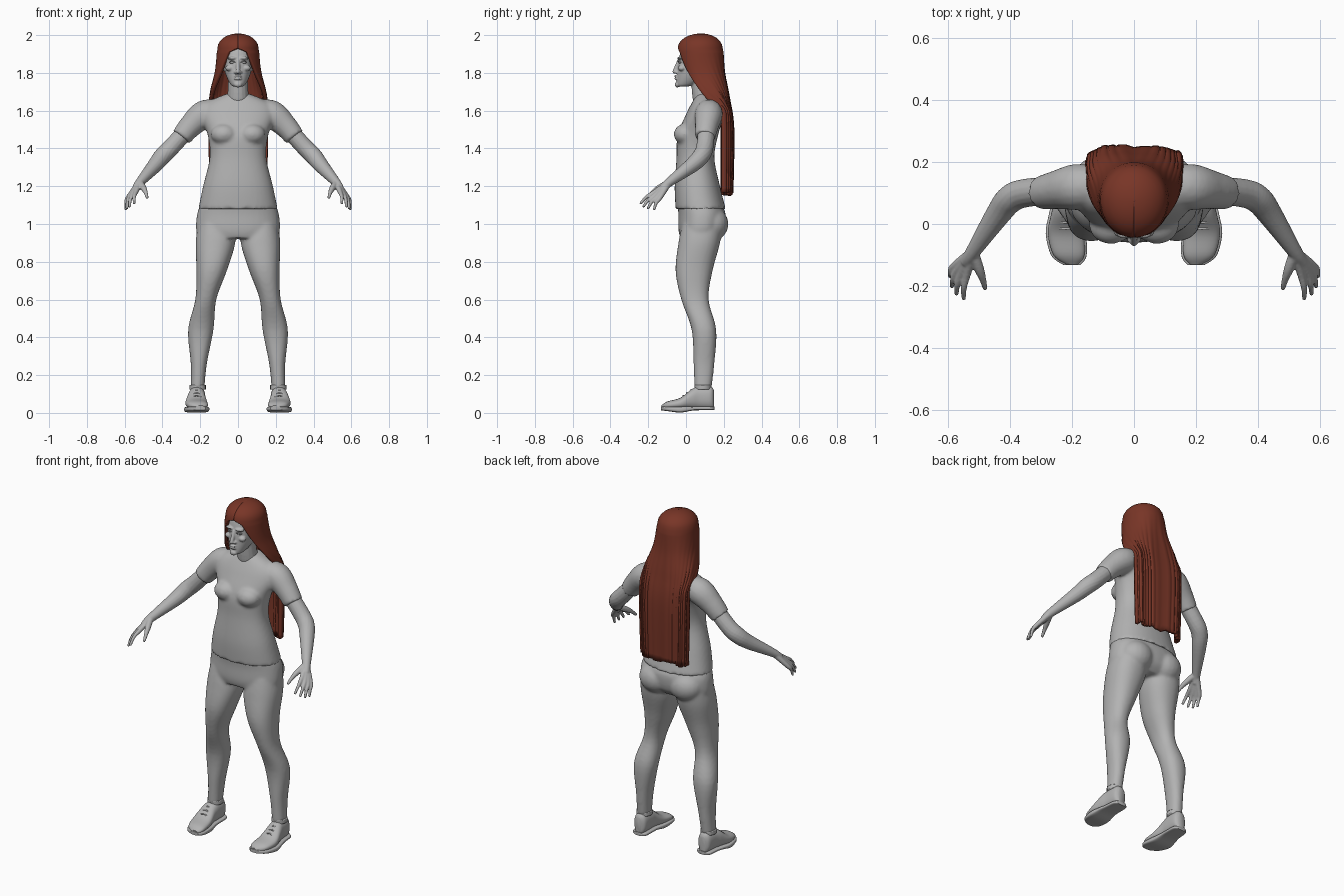
import bpy, bmesh, math, random
from mathutils import Vector, Matrix

random.seed(4)
if "Cube" in bpy.data.objects:
    bpy.data.objects.remove(bpy.data.objects["Cube"])


def material(name, rgb):
    mat = bpy.data.materials.new(name)
    mat.use_nodes = True
    mat.diffuse_color = (*rgb, 1)
    mat.node_tree.nodes["Principled BSDF"].inputs["Base Color"].default_value = (*rgb, 1)
    return mat


GREY = material("plain grey", (.45, .45, .45))
AUBURN = material("auburn hair", (.19, .036, .02))


def refine(rows, steps=5):
    """Spline through the rows so that a few stations give a smooth form."""
    result = []
    last = len(rows) - 1
    for i in range(last):
        before, start, end, after = (rows[max(0, min(last, k))] for k in range(i - 1, i + 3))
        for step in range(steps):
            t = step / steps
            result.append([q + t / 2 * (r - p + t * (2*p - 5*q + 4*r - s + t * (3*(q - r) + s - p)))
                           for p, q, r, s in zip(before, start, end, after)])
    return result + [list(rows[last])]


def signed_power(value, power):
    return math.copysign(abs(value) ** power, value)


def circle(count):
    return [(math.cos(math.tau * k / count), math.sin(math.tau * k / count)) for k in range(count)]


def skin(bm, rings):
    loops = [[bm.verts.new(point) for point in ring] for ring in rings]
    for lower, upper in zip(loops, loops[1:]):
        for k in range(len(lower)):
            bm.faces.new((lower[k - 1], lower[k], upper[k], upper[k - 1]))
    bm.faces.new(loops[0])
    bm.faces.new(loops[-1])


def stack(bm, rows, power=.9, upright=True):
    """Loft of rounded sections: station, low and high x, low and high of the other axis."""
    rings = []
    for station, left, right, low, high in refine(rows):
        ring = []
        for cos, sin in circle(40):
            x = (left + right) / 2 + (right - left) / 2 * signed_power(cos, power)
            other = (low + high) / 2 + (high - low) / 2 * signed_power(sin, power)
            ring.append((x, other, station) if upright else (x, station, other))
        rings.append(ring)
    skin(bm, rings)


def centred(rows):
    return [(z, -half, half, front, back) for z, half, front, back in rows]


def ball(bm, centre, size):
    bmesh.ops.create_uvsphere(bm, u_segments=20, v_segments=12, radius=1,
                              matrix=Matrix.Translation(centre) @ Matrix.Diagonal((*size, 1)))


def tube(bm, points, round_end=True):
    """Limb along points given as x, y, z, radius."""
    points = refine(points)
    centres = [Vector(point[:3]) for point in points]
    rings = []
    for i, (*_, radius) in enumerate(points):
        ahead = centres[min(i + 1, len(centres) - 1)] - centres[max(i - 1, 0)]
        turn = ahead.to_track_quat('Z', 'Y')
        rings.append([centres[i] + turn @ Vector((radius * cos, radius * sin, 0))
                      for cos, sin in circle(16)])
    skin(bm, rings)
    if round_end:
        ball(bm, centres[-1], [radius] * 3)


def mirror(bm):
    """Copy everything built so far to the other side."""
    copy = bmesh.ops.duplicate(bm, geom=bm.verts[:] + bm.edges[:] + bm.faces[:])["geom"]
    for item in copy:
        if isinstance(item, bmesh.types.BMVert):
            item.co.x = -item.co.x


def finish(bm, name, mat, voxel=None, smoothing=4):
    bmesh.ops.recalc_face_normals(bm, faces=bm.faces)
    mesh = bpy.data.meshes.new(name)
    bm.to_mesh(mesh)
    bm.free()
    mesh.materials.append(mat)
    mesh.shade_smooth()
    ob = bpy.data.objects.new(name, mesh)
    bpy.context.collection.objects.link(ob)
    if voxel:
        fuse = ob.modifiers.new("fuse", 'REMESH')
        fuse.mode, fuse.voxel_size, fuse.use_smooth_shade = 'VOXEL', voxel, True
        soften = ob.modifiers.new("soften", 'SMOOTH')
        soften.iterations = smoothing
    return ob


# Shirt: sleeves and bust, then the torso
bm = bmesh.new()
tube(bm, [(.1, .12, 1.6, .06), (.18, .12, 1.58, .075), (.25, .11, 1.52, .063),
          (.3, .1, 1.46, .055)], round_end=False)
ball(bm, (.075, -.005, 1.475), (.07, .06, .055))
mirror(bm)
stack(bm, centred([(1.08, .21, -.055, .21), (1.2, .185, -.06, .18), (1.35, .15, -.05, .15),
                   (1.47, .16, -.045, .17), (1.58, .2, 0, .2), (1.64, .17, .03, .19),
                   (1.69, .06, .06, .16)]))
finish(bm, "shirt", GREY, voxel=.009, smoothing=6)

# Trousers: legs and seat, then the hips
bm = bmesh.new()
stack(bm, [(1, .03, .21, -.02, .19), (.9, .015, .224, -.04, .18), (.75, .06, .22, -.055, .14),
           (.6, .115, .226, -.025, .12), (.44, .13, .264, .03, .16), (.26, .165, .25, .04, .15),
           (.13, .178, .25, .045, .135)])
ball(bm, (.1, .135, 1), (.1, .09, .09))
mirror(bm)
stack(bm, centred([(.925, .2, -.03, .16), (.97, .222, -.04, .2), (1.05, .217, -.04, .21),
                   (1.1, .2, -.045, .19)]))
finish(bm, "trousers", GREY, voxel=.009, smoothing=6)

# Arms and hands: each finger runs from the wrist over its knuckle to its tip
bm = bmesh.new()
wrist = Vector((.52, -.09, 1.22))
tube(bm, [(.24, .11, 1.53, .045), (.35, .1, 1.41, .046), (.4, .08, 1.36, .046),
          (.44, .03, 1.31, .04), (*wrist, .024), (.54, -.12, 1.19, .02)])
for k in range(4):
    spread = k / 3
    arch = Vector((.01, -.01, -.007)) * math.sin(math.pi * spread)
    knuckle = Vector((.54, -.165, 1.17)).lerp(Vector((.583, -.138, 1.138)), spread) + arch / 2
    tip = Vector((.55, -.24, 1.11)).lerp(Vector((.594, -.168, 1.08)), spread) + arch
    bend = knuckle.lerp(tip, .5) + Vector((.004, -.004, .005))
    base = wrist.lerp(knuckle, .15)
    tube(bm, [(*base, .017), (*knuckle, .0125), (*bend, .0095), (*tip, .0075)])
tube(bm, [(*wrist, .018), (.5, -.145, 1.19, .016), (.488, -.18, 1.165, .011),
          (.481, -.207, 1.14, .008)])
mirror(bm)
finish(bm, "arms_and_hands", GREY, voxel=.0045, smoothing=3)

# Head: nostrils, brows, cheeks and ears, then skull, neck, nose, chin and lips
bm = bmesh.new()
ball(bm, (.013, -.05, 1.803), (.009, .011, .008))
ball(bm, (.03, -.03, 1.878), (.028, .017, .008))
ball(bm, (.045, -.022, 1.825), (.022, .02, .016))
ball(bm, (.074, .07, 1.84), (.012, .018, .03))
mirror(bm)
stack(bm, centred([(1.727, .02, -.04, 0), (1.74, .04, -.05, .05), (1.8, .068, -.047, .15),
                   (1.88, .078, -.037, .17), (1.94, .07, -.014, .16), (1.98, .02, .05, .1)]))
tube(bm, [(0, .12, 1.62, .075), (0, .09, 1.68, .057), (0, .075, 1.8, .05)])
tube(bm, [(0, -.036, 1.868, .009), (0, -.06, 1.807, .012)])
ball(bm, (0, -.046, 1.738), (.022, .014, .015))
for height in (1.782, 1.769):
    ball(bm, (0, -.051, height), (.022, .011, .006))
finish(bm, "head", GREY, voxel=.004, smoothing=3)

# Eyes with upper lids
bm = bmesh.new()
ball(bm, (.03, -.028, 1.856), (.016, .013, .0075))
tube(bm, [(.014, -.038, 1.856, .002), (.03, -.043, 1.864, .0025), (.045, -.032, 1.857, .002)])
mirror(bm)
finish(bm, "eyes", GREY)

# Hair: a rounded crown, then a curtain that opens at the face and flattens down the back
CROWN, COLUMNS = 1.93, 72
rows = []
for step in range(7):
    shrink = math.cos((1 - step / 6) * 1.5)
    rise = math.sin((1 - step / 6) * 1.5)
    rows.append((CROWN + .07 * rise, .1 * shrink, .08 + .105 * shrink, .115 * shrink))
rows += refine([(1.91, .103, .19, .117), (1.8, .115, .198, .11), (1.67, .145, .222, .1),
                (1.5, .15, .245, .08), (1.16, .142, .24, .08)], steps=7)
locks = [random.uniform(-1, 1) for _ in range(COLUMNS // 4 + 1)]
bm = bmesh.new()
grid = []
for z, half, back, reach in rows:
    fall = max(0, min(1, (CROWN - z) / .33))
    sweep = math.pi if z >= CROWN else math.pi / 2 + 1.2 * (1 - fall)
    middle = .08 + .11 * fall ** 2
    power = 1 - .45 * fall
    line = []
    for k in range(COLUMNS + 1):
        angle = sweep * (2 * k / COLUMNS - 1)
        lock = locks[k // 4]
        groove = .004 * fall * (lock - (k % 4 == 0))
        cos = signed_power(math.cos(angle), power)
        x = half * signed_power(math.sin(angle), power) * (1 + groove * 4)
        y = middle + groove + cos * (back - middle if cos > 0 else reach)
        ragged = .012 * lock if z < 1.17 else 0
        line.append(bm.verts.new((x, y, z + ragged)))
    grid.append(line)
for upper, lower in zip(grid, grid[1:]):
    for k in range(COLUMNS):
        bm.faces.new((upper[k], lower[k], lower[k + 1], upper[k + 1]))
bm.faces.new(grid[0][:-1])
hair = finish(bm, "long_hair", AUBURN)
shell = hair.modifiers.new("thickness", 'SOLIDIFY')
shell.thickness, shell.offset = .018, 0

# Shoes: rows of y, middle x, half width and top, shared by the upper and the wider sole
LAST = [(-.13, .2, .02, .04), (-.1, .21, .05, .06), (-.03, .22, .058, .08), (.03, .22, .048, .125),
        (.07, .216, .043, .14), (.13, .214, .038, .14), (.148, .214, .02, .12)]
upper = [(y, x - half, x + half, .02, top) for y, x, half, top in LAST]
sole = [(y * 1.02, x - half - .007, x + half + .007, min(.014, abs(y + .04) / 6), .034)
        for y, x, half, _ in LAST]
for name, rows, power in (("shoe_uppers", upper, .85), ("shoe_soles", sole, .5)):
    bm = bmesh.new()
    stack(bm, rows, power, upright=False)
    mirror(bm)
    shoe = finish(bm, name, GREY)
    bpy.context.view_layer.objects.active = shoe
    shoe.select_set(True)
    bpy.ops.object.shade_smooth_by_angle(angle=math.radians(45))
    shoe.select_set(False)

# Laces over the instep and the collar at the ankle
bm = bmesh.new()
for k in range(3):
    y, z = -.015 + .02 * k, .09 + .014 * k
    tube(bm, [(.195, y, z - .008, .004), (.22, y, z + .002, .004), (.245, y, z - .008, .004)])
tube(bm, [(.214, .09, .125, .044), (.214, .09, .147, .044)], round_end=False)
mirror(bm)
finish(bm, "shoe_laces_and_collars", GREY)
